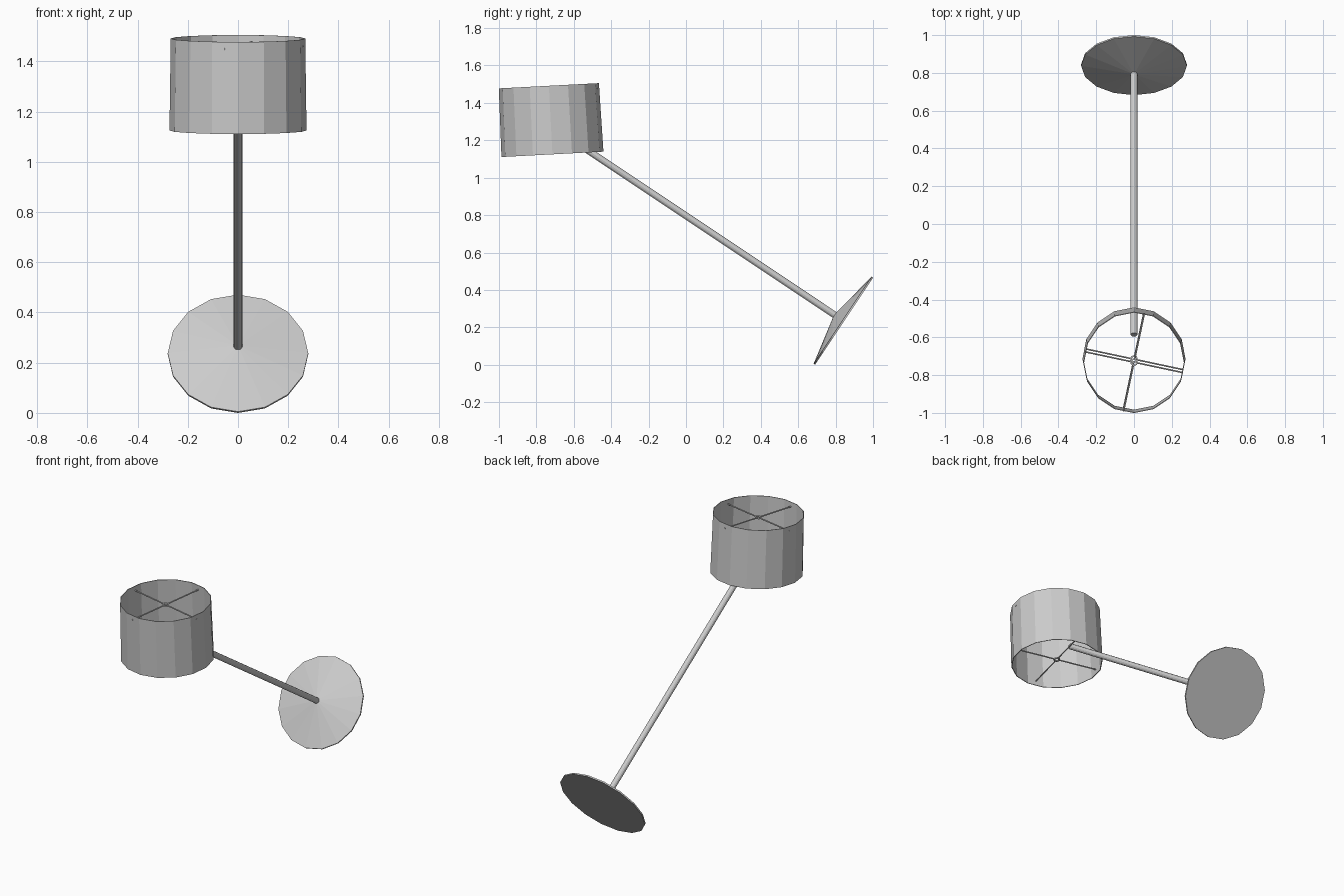
import bpy, bmesh, math
from mathutils import Matrix

if "Cube" in bpy.data.objects:
    bpy.data.objects.remove(bpy.data.objects["Cube"])


def frame(y, z, tilt):
    return Matrix.Translation((0, y, z)) @ Matrix.Rotation(math.radians(tilt), 4, 'X')


def lathe(name, profile, sides, matrix, closed=False):
    """Revolve (radius, height) points round local z; open ends are capped when radius is 0."""
    bm = bmesh.new()
    rings = []
    for r, h in profile:
        if r == 0:
            rings.append([bm.verts.new((0, 0, h))] * sides)
        else:
            rings.append([bm.verts.new((r * math.cos(2 * math.pi * i / sides),
                                        r * math.sin(2 * math.pi * i / sides), h))
                          for i in range(sides)])
    pairs = list(zip(rings, rings[1:]))
    if closed:
        pairs.append((rings[-1], rings[0]))
    for a, b in pairs:
        for i in range(sides):
            j = (i + 1) % sides
            bm.faces.new(dict.fromkeys((a[i], a[j], b[j], b[i])))
    return finish(name, bm, matrix)


def finish(name, bm, matrix):
    bmesh.ops.recalc_face_normals(bm, faces=bm.faces)
    me = bpy.data.meshes.new(name)
    bm.to_mesh(me)
    bm.free()
    ob = bpy.data.objects.new(name, me)
    ob.matrix_world = matrix
    bpy.context.collection.objects.link(ob)
    return ob


base_frame = frame(0.845, 0.233, 56.3)
shade_frame = frame(-0.714, 1.125, 3.0)
H = 0.367

# Shallow conical base with a thin rim
lathe("base", [(0, 0), (0.28, 0), (0.28, 0.009), (0.018, 0.06), (0, 0.06)], 16, base_frame)

# Straight pole, ending inside the shade
lathe("pole", [(0, 0.04), (0.018, 0.04), (0.018, 1.72), (0, 1.72)], 12, base_frame)

# Thin, slightly tapered open drum shade
T = 0.004
lathe("shade", [(0.273, 0), (0.268, H), (0.268 - T, H), (0.273 - T, 0)], 16,
      shade_frame, closed=True)

# Wire crosses with a small ring, near the top and bottom of the shade
for label, h in (("lower", 0.03), ("upper", H - 0.028)):
    place = shade_frame @ Matrix.Translation((0, 0, h)) @ Matrix.Rotation(math.radians(-12), 4, 'Z')
    lathe(label + "_ring", [(0.02, -0.004), (0.02, 0.004), (0.012, 0.004), (0.012, -0.004)],
          12, place, closed=True)
    bm = bmesh.new()
    for k in range(4):
        bmesh.ops.create_cone(
            bm, cap_ends=True, segments=6, radius1=0.004, radius2=0.004, depth=0.25,
            matrix=Matrix.Rotation(k * math.pi / 2, 4, 'Z') @ Matrix.Translation((0.141, 0, 0))
            @ Matrix.Rotation(math.pi / 2, 4, 'Y'))
    finish(label + "_spokes", bm, place)
